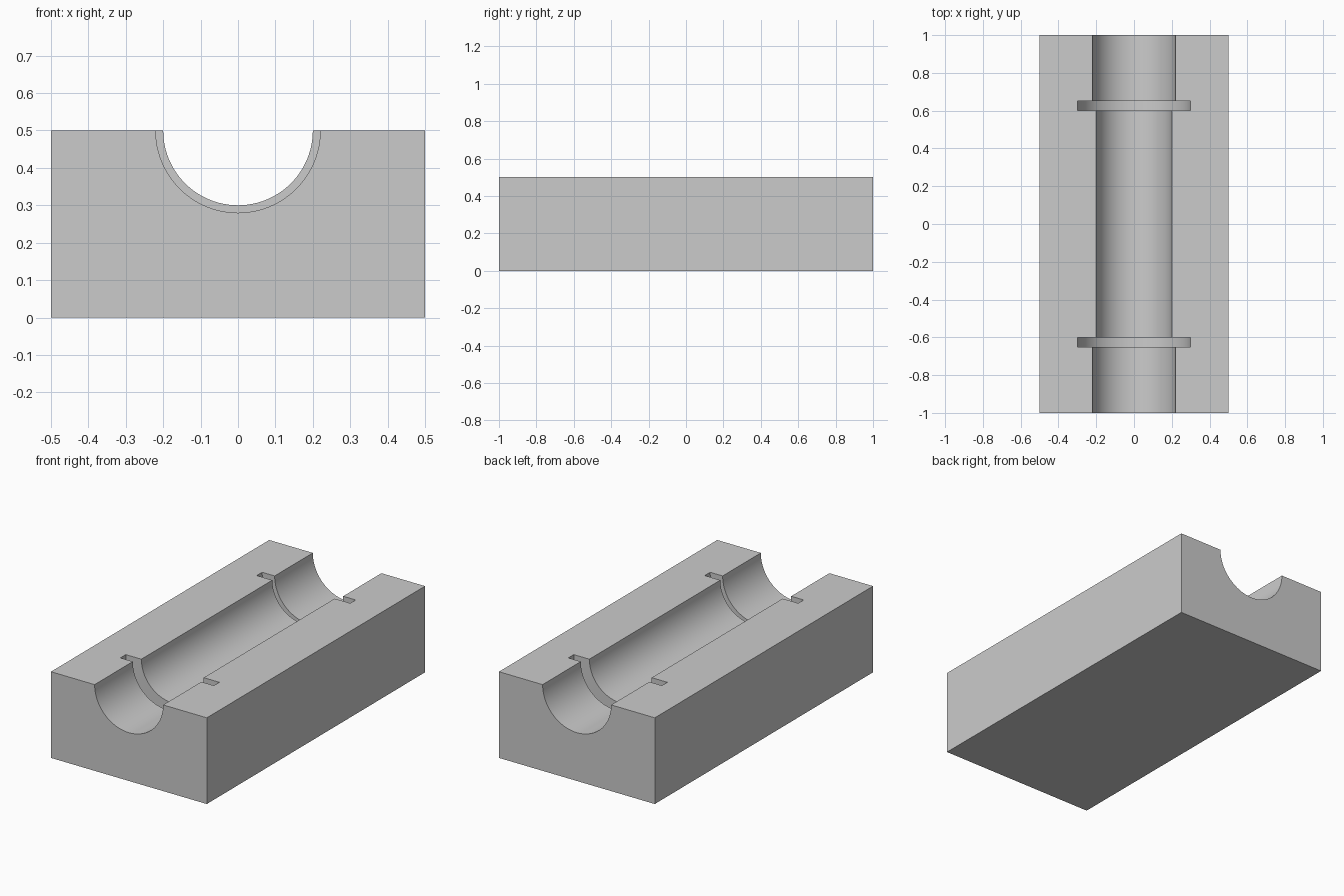
import bpy, bmesh, math

default = bpy.data.objects.get("Cube")
if default:
    bpy.data.objects.remove(default, do_unlink=True)

WIDTH, LENGTH, HEIGHT, STEPS = 1.0, 2.0, 0.5, 48

# Channel radius along the block: wide end, ring groove, narrow middle
half = [(-1.0, 0.22), (-0.65, 0.22), (-0.65, 0.3), (-0.6, 0.3), (-0.6, 0.2)]
profile = half + [(-y, r) for y, r in reversed(half)]

bm = bmesh.new()


def arc(y, r):
    """Half circle hanging below the top face, from left to right."""
    angles = [math.pi * i / STEPS for i in range(STEPS + 1)]
    return [bm.verts.new((r * math.cos(a), y, HEIGHT - r * math.sin(a))) for a in angles]


def corners(y):
    x = WIDTH / 2
    return [bm.verts.new(p) for p in ((x, y, HEIGHT), (x, y, 0), (-x, y, 0), (-x, y, HEIGHT))]


# Channel walls and groove shoulders
rings = [arc(y, r) for y, r in profile]
for (ya, _), (yb, _), a, b in zip(profile, profile[1:], rings, rings[1:]):
    for i in range(STEPS):
        face = bm.faces.new((a[i], a[i + 1], b[i + 1], b[i]))
        face.smooth = ya != yb

# Ends, sides, underside and the two top faces
front, back = corners(-LENGTH / 2), corners(LENGTH / 2)
bm.faces.new(front + rings[0][::-1])
bm.faces.new(back + rings[-1][::-1])
for i in range(3):
    bm.faces.new((front[i], front[i + 1], back[i + 1], back[i]))
for corner, end in ((0, 0), (3, -1)):
    bm.faces.new([front[corner]] + [ring[end] for ring in rings] + [back[corner]])
bmesh.ops.recalc_face_normals(bm, faces=bm.faces)

# Keep the rims crisp
for edge in bm.edges:
    edge.smooth = edge.calc_face_angle(0) < math.radians(30)

mesh = bpy.data.meshes.new("channel_block")
bm.to_mesh(mesh)
bm.free()
block = bpy.data.objects.new("channel_block", mesh)
bpy.context.collection.objects.link(block)

# Plain grey
grey = bpy.data.materials.new("plain_grey")
grey.use_nodes = True
color = (0.6, 0.6, 0.6, 1)
grey.diffuse_color = color
grey.node_tree.nodes["Principled BSDF"].inputs["Base Color"].default_value = color
mesh.materials.append(grey)
